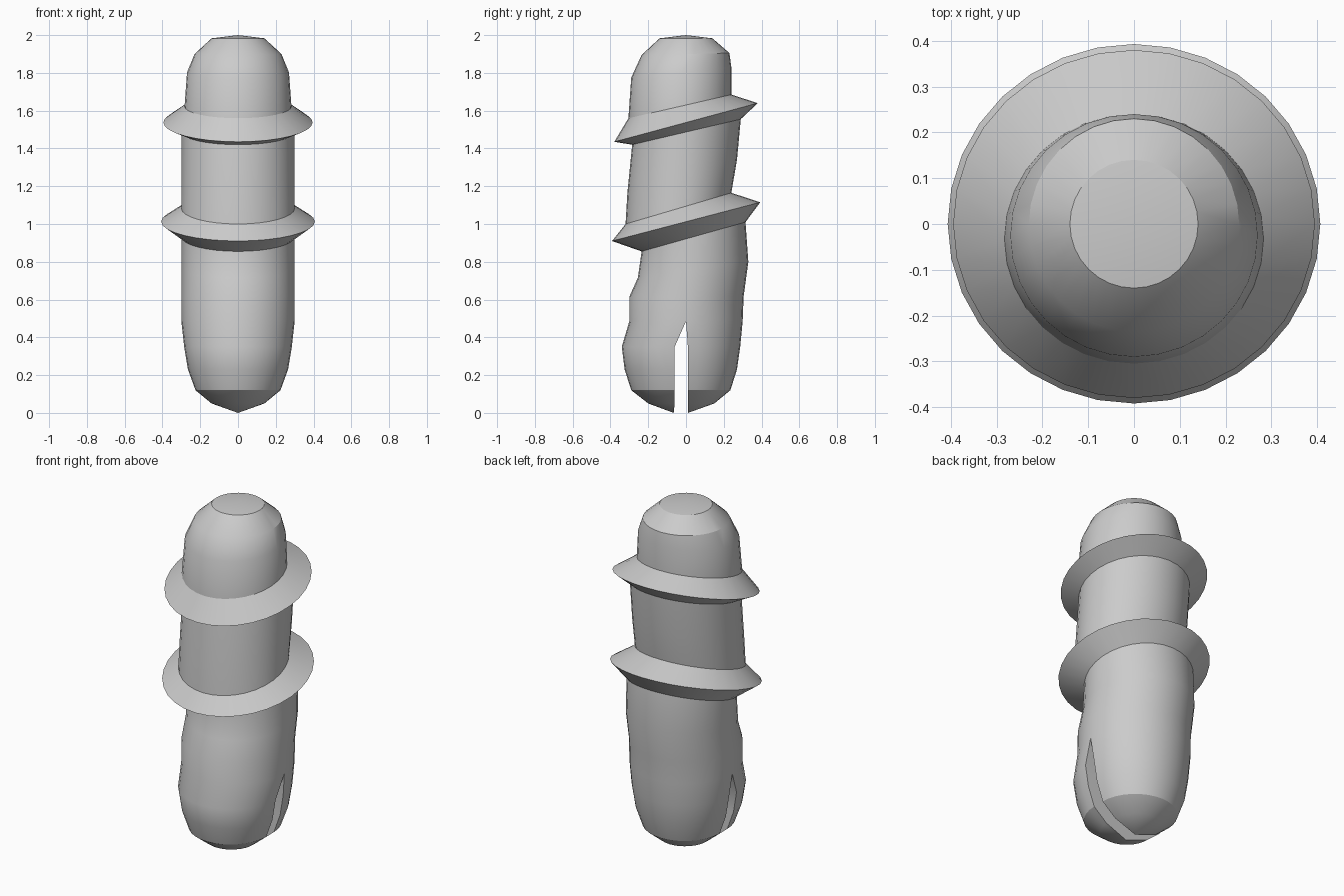
import bpy, bmesh
from math import sin, cos, pi, radians

cube = bpy.data.objects.get("Cube")
if cube:
    bpy.data.objects.remove(cube, do_unlink=True)

material = bpy.data.materials.new("neutral grey")
material.use_nodes = True
grey = (0.6, 0.6, 0.6, 1)
material.diffuse_color = grey
material.node_tree.nodes["Principled BSDF"].inputs["Base Color"].default_value = grey

HALF_SEGMENTS = 16

# Each ring: half width, front (y, z), back (y, z)
split_tip = [
    (0, (-.065, 0), (.01, 0)),
    (.14, (-.2, .05), (.15, .05)),
    (.225, (-.29, .12), (.235, .12)),
    (.265, (-.325, .23), (.27, .23)),
    (.285, (-.34, .35), (.287, .35)),
]
body = [
    (.3, (-.3, .485), (.3, .485)),
    (.3, (-.3, .615), (.305, .615)),
    (.3, (-.255, .715), (.33, .8)),
    (.3, (-.235, .855), (.315, 1.01)),
]
lower_flange = [(.407, (-.392, .91), (.393, 1.115))]
middle = [
    (.3, (-.32, 1), (.24, 1.165)),
    (.3, (-.31, 1.17), (.27, 1.34)),
    (.3, (-.285, 1.42), (.29, 1.555)),
]
upper_flange = [(.395, (-.38, 1.435), (.38, 1.64))]
head = [
    (.283, (-.305, 1.56), (.24, 1.685)),
    (.27, (-.29, 1.775), (.24, 1.83)),
    (.23, (-.235, 1.895), (.23, 1.905)),
    (.14, (-.14, 1.983), (.14, 1.983)),
    (0, (0, 2), (0, 2)),
]
rings = split_tip + body + lower_flange + middle + upper_flange + head


def half_ring(bm, index, side):
    """Half an ellipse, tilted between its front and back heights."""
    width, front, back = rings[index]
    y_end, z_end = front if side < 0 else back
    if index < len(split_tip):
        y_mid = -.06 if side < 0 else .01
        if index == 0:
            y_mid = y_end
    else:
        y_mid = (front[0] + back[0]) / 2
        if index == len(split_tip):
            y_mid = 0
    z_mid = (front[1] + back[1]) / 2
    verts = []
    for step in range(HALF_SEGMENTS + 1):
        angle = pi * step / HALF_SEGMENTS
        out = sin(angle)
        verts.append(bm.verts.new((width * cos(angle),
                                   y_mid + (y_end - y_mid) * out,
                                   z_mid + (z_end - z_mid) * out)))
    return verts


bm = bmesh.new()
for side in (-1, 1):
    loops = [half_ring(bm, i, side) for i in range(len(rings))]
    for i, (low, high) in enumerate(zip(loops, loops[1:])):
        for a, b, c, d in zip(low, low[1:], high[1:], high):
            bm.faces.new((a, b, c, d))
        # Flat inner walls of the slot
        if i < len(split_tip):
            bm.faces.new((low[0], high[0], high[-1], low[-1]))

bmesh.ops.remove_doubles(bm, verts=bm.verts, dist=.0005)
bmesh.ops.recalc_face_normals(bm, faces=bm.faces)

mesh = bpy.data.meshes.new("flanged_plug")
bm.to_mesh(mesh)
bm.free()
mesh.materials.append(material)
plug = bpy.data.objects.new("flanged_plug", mesh)
bpy.context.collection.objects.link(plug)

bpy.ops.object.select_all(action="DESELECT")
plug.select_set(True)
bpy.context.view_layer.objects.active = plug
bpy.ops.object.shade_smooth_by_angle(angle=radians(24.5))
